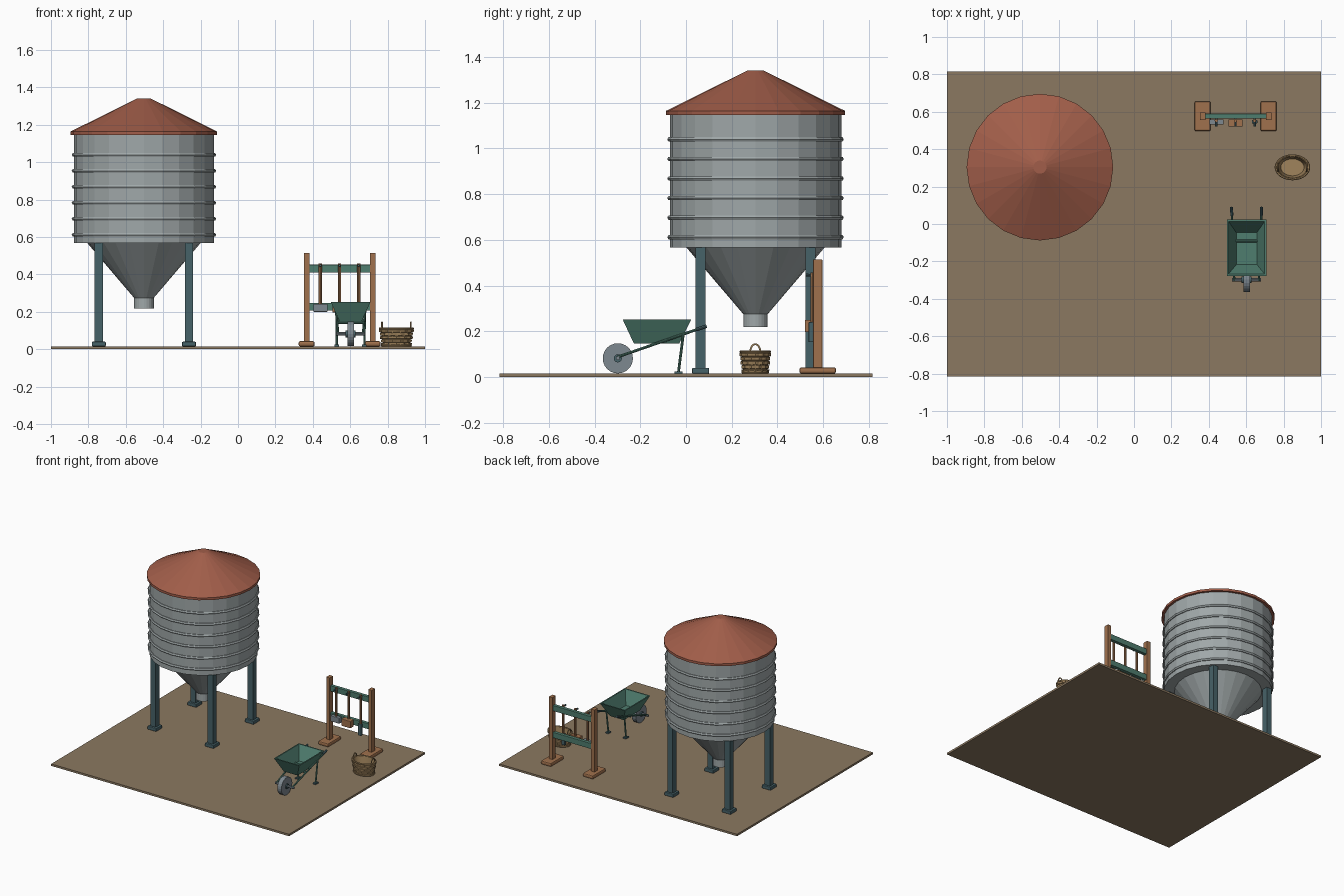
import bpy, bmesh, math
from mathutils import Vector

if "Cube" in bpy.data.objects:
    bpy.data.objects.remove(bpy.data.objects["Cube"])


def mat(name, r, g, b):
    m = bpy.data.materials.new(name)
    m.diffuse_color = (*[(c / 255) ** 2.2 for c in (r, g, b)], 1)
    m.use_nodes = True
    m.node_tree.nodes["Principled BSDF"].inputs["Base Color"].default_value = m.diffuse_color
    return m


EARTH = mat("earth", 138, 120, 97)
STEEL = mat("steel", 158, 166, 167)
RUST = mat("rust_red", 160, 94, 75)
SLATE = mat("slate", 72, 98, 104)
GREEN = mat("green", 80, 124, 110)
WOOD = mat("wood", 158, 112, 78)
WICKER = mat("wicker", 158, 130, 92)
METAL = mat("dull_metal", 125, 135, 142)


def finish(bm, name, m, bevel=0):
    bmesh.ops.recalc_face_normals(bm, faces=bm.faces)
    me = bpy.data.meshes.new(name)
    bm.to_mesh(me)
    bm.free()
    ob = bpy.data.objects.new(name, me)
    bpy.context.collection.objects.link(ob)
    me.materials.append(m)
    if bevel:
        mod = ob.modifiers.new("bevel", 'BEVEL')
        mod.width, mod.segments = bevel, 2
    return ob


def box(name, x, y, z, m, bevel=0):
    """Box from (min, max) pairs."""
    bm = bmesh.new()
    bmesh.ops.create_cube(bm, size=1)
    for v in bm.verts:
        v.co = [(p[0] + p[1]) / 2 + c * (p[1] - p[0]) for c, p in zip(v.co, (x, y, z))]
    return finish(bm, name, m, bevel)


def lathe(name, profile, centre, m, n=24, sy=1.0, closed=False, wave=0, phase=0):
    """Revolve (radius, z); sy makes it oval, wave weaves it in and out."""
    bm = bmesh.new()
    rings = []
    for r, z in profile:
        ring = []
        for i in range(n):
            a = 2 * math.pi * i / n
            rr = r + wave * math.cos(math.pi * (i / 2 + phase))
            off = rr - r
            ring.append(bm.verts.new((centre[0] + (r + off) * math.cos(a),
                                      centre[1] + (r * sy + off) * math.sin(a), z)))
        rings.append(ring)
    pairs = list(zip(rings, rings[1:])) + ([(rings[-1], rings[0])] if closed else [])
    for a, b in pairs:
        for i in range(n):
            j = (i + 1) % n
            bm.faces.new((a[i], a[j], b[j], b[i]))
    if not closed:
        bm.faces.new(rings[0])
        bm.faces.new(rings[-1])
    return finish(bm, name, m)


def rod(name, p, q, r, m, n=8):
    p, q = Vector(p), Vector(q)
    bm = bmesh.new()
    bmesh.ops.create_cone(bm, cap_ends=True, segments=n, radius1=r, radius2=r,
                          depth=(q - p).length)
    rot = (q - p).to_track_quat('Z', 'Y')
    for v in bm.verts:
        v.co = rot @ v.co + (p + q) / 2
    return finish(bm, name, m)


G = 0.015
box("ground_slab", (-1, 1), (-.815, .815), (0, G), EARTH)

# Silo: drum, hoops, hopper, spout and roof
C = (-.503, .304)
lathe("silo_drum", [(.375, .567), (.375, 1.155)], C, STEEL)
for i in range(6):
    z = .612 + i * .0855
    lathe(f"silo_hoop_{i + 1}",
          [(.375 + .011 * math.cos(a), z + .011 * math.sin(a))
           for a in [k * math.pi / 3 for k in range(6)]], C, STEEL, closed=True)
lathe("silo_hopper", [(.053, .275), (.305, .57)], C, STEEL)
lathe("silo_spout", [(.053, .219), (.053, .285)], C, STEEL)
lathe("silo_roof", [(.392, 1.146), (.392, 1.164), (.035, 1.341)], C, RUST)

# Silo legs
for sx in (-1, 1):
    for sy in (-1, 1):
        x, y = C[0] + sx * .241, C[1] + sy * .24
        box("silo_leg", (x - .022, x + .022), (y - .022, y + .022), (G, .575), SLATE)
        box("silo_foot", (x - .037, x + .037), (y - .037, y + .037), (G, .04), SLATE, .004)

# Tool rack frame
for x in (.367, .72):
    box("rack_post", (x - .015, x + .015), (.556, .596), (.03, .514), WOOD, .002)
    box("rack_foot", (x - .043, x + .043), (.496, .656), (G, .043), WOOD, .009)
for z in (.227, .431):
    box("rack_rail", (.37, .717), (.564, .59), (z - .021, z + .021), GREEN, .002)

# Hanging tools
for x in (.44, .543, .645):
    rod("tool_handle", (x, .553, .2), (x, .553, .458), .009, WOOD)
    rod("rack_peg", (x, .57, .443), (x, .522, .447), .006, SLATE)
box("shovel_head", (.403, .479), (.532, .56), (.2, .243), METAL, .003)
box("brush_head", (.505, .581), (.52, .56), (.197, .25), WOOD, .003)
box("spade_blade", (.631, .659), (.536, .556), (.153, .24), SLATE, .003)

# Wheelbarrow tub: open flared box with thickness
bm = bmesh.new()
X = .602
loops = []
for hx, y0, y1, z in ((.058, -.228, -.03, .147), (.106, -.277, .023, .252),
                      (.097, -.268, .014, .252), (.055, -.217, -.046, .157)):
    loops.append([bm.verts.new((X + sx * hx, y, z))
                  for sx, y in ((-1, y0), (1, y0), (1, y1), (-1, y1))])
for a, b in zip(loops, loops[1:]):
    for i in range(4):
        j = (i + 1) % 4
        bm.faces.new((a[i], a[j], b[j], b[i]))
bm.faces.new(loops[0])
bm.faces.new(loops[-1])
finish(bm, "barrow_tub", GREEN)

# Wheelbarrow frame, legs and wheel
for s in (-1, 1):
    rod("barrow_shaft", (X + s * .066, -.302, .087), (X + s * .079, .05, .209), .006, GREEN)
    rod("barrow_grip", (X + s * .079, .045, .208), (X + s * .08, .09, .223), .008, SLATE)
    rod("barrow_leg", (X + s * .076, -.012, .187), (X + s * .074, -.033, .02), .006, GREEN)
    box("barrow_leg_pad", (X + s * .074 - .012, X + s * .074 + .012), (-.05, -.016),
        (G, .024), SLATE)
for y, z in ((-.145, .143), (-.09, .156)):
    rod("barrow_crossbar", (X - .074, y, z), (X + .074, y, z), .008, GREEN)
rod("barrow_axle", (X - .078, -.298, .083), (X + .078, -.298, .083), .009, METAL)
rod("barrow_wheel", (X - .017, -.298, .082), (X + .017, -.298, .082), .066, METAL, 24)
rod("barrow_hub", (X - .026, -.298, .082), (X + .026, -.298, .082), .018, SLATE, 12)

# Basket: oval wall, woven bands, rim and end handles
B, N, SY = (.847, .303), 48, .73
lathe("basket_wall", [(.07, G), (.085, .113), (.078, .113), (.062, .025)], B, WICKER, N, SY)
for k in range(5):
    z, r = .018 + k * .018, .074 + k * .0028
    lathe(f"basket_weave_{k + 1}", [(r - .003, z), (r + .004, z + .002),
                                    (r + .006, z + .014), (r, z + .016)],
          B, WICKER, N, SY, True, .003, k % 2)
for z, r in ((.021, .076), (.111, .088)):
    lathe("basket_rim", [(r + .007 * math.cos(a), z + .006 * math.sin(a))
                         for a in [i * math.pi / 3 for i in range(6)]],
          B, WICKER, N, SY, True)
for s in (-1, 1):
    cu = bpy.data.curves.new("basket_handle", 'CURVE')
    cu.dimensions, cu.bevel_depth, cu.bevel_resolution = '3D', .0045, 1
    cu.use_fill_caps = True
    sp = cu.splines.new('POLY')
    sp.points.add(10)
    for i, p in enumerate(sp.points):
        a = math.pi * i / 10
        p.co = (B[0] + s * .077, B[1] + .024 * math.cos(a), .1 + .044 * math.sin(a), 1)
    cu.materials.append(WICKER)
    bpy.context.collection.objects.link(bpy.data.objects.new("basket_handle", cu))
